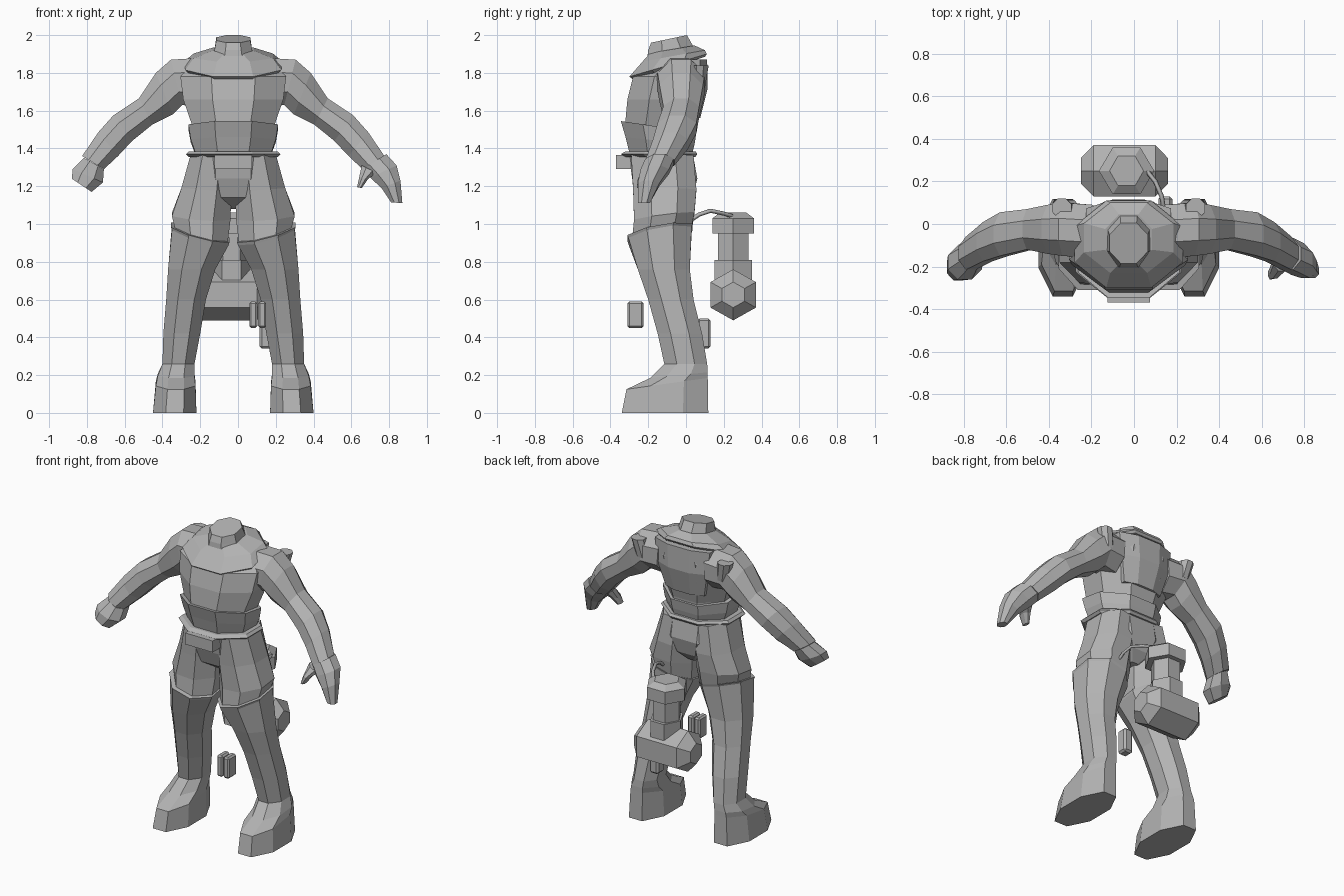
import bpy, bmesh, math
from mathutils import Vector

if "Cube" in bpy.data.objects:
    bpy.data.objects.remove(bpy.data.objects["Cube"], do_unlink=True)

AXIS = -0.025  # the body's middle line

grey = bpy.data.materials.new("plain grey")
grey.use_nodes = True
grey.diffuse_color = (0.45, 0.45, 0.45, 1)
grey.node_tree.nodes["Principled BSDF"].inputs["Base Color"].default_value = (0.45, 0.45, 0.45, 1)


def finish(name, bm, x=AXIS):
    bmesh.ops.recalc_face_normals(bm, faces=bm.faces)
    mesh = bpy.data.meshes.new(name)
    bm.to_mesh(mesh)
    bm.free()
    mesh.materials.append(grey)
    ob = bpy.data.objects.new(name, mesh)
    ob.location.x = x
    bpy.context.collection.objects.link(ob)
    return ob


def ring(a, b, y0, y1, tilt=0, n=8):
    """Ring spanning (x, z) points a to b and y0 to y1; the back is raised by tilt."""
    pts = []
    for i in range(n):
        t = (i + 0.5) * 2 * math.pi / n
        u = math.cos(t) / math.cos(math.pi / n)
        v = math.sin(t) / math.cos(math.pi / n)
        pts.append(Vector(((a[0] + b[0]) / 2 + u * (b[0] - a[0]) / 2,
                           (y0 + y1) / 2 + v * (y1 - y0) / 2,
                           (a[1] + b[1]) / 2 + u * (b[1] - a[1]) / 2 + v * tilt)))
    return pts


def level(half, z, y0, y1, tilt=0):
    return ring((-half, z), (half, z), y0, y1, tilt)


def loft(name, rings, side=1, x=AXIS):
    bm = bmesh.new()
    rows = [[bm.verts.new((p.x * side, p.y, p.z)) for p in r] for r in rings]
    n = len(rows[0])
    for lo, hi in zip(rows, rows[1:]):
        for i in range(n):
            j = (i + 1) % n
            bm.faces.new((lo[i], lo[j], hi[j], hi[i]))
    bm.faces.new(rows[0])
    bm.faces.new(rows[-1])
    return finish(name, bm, x)


def box(name, lo, hi, bevel=0):
    bm = bmesh.new()
    bmesh.ops.create_cube(bm, size=1)
    for v in bm.verts:
        v.co = Vector([(l + h) / 2 + c * (h - l) for l, h, c in zip(lo, hi, v.co)])
    if bevel:
        bmesh.ops.bevel(bm, geom=bm.edges[:], offset=bevel, segments=1, affect='EDGES')
    return finish(name, bm, 0)


# Torso, neck and collar
loft("torso", [level(.2, 1.36, -.28, .03), level(.21, 1.5, -.325, .045),
               level(.265, 1.66, -.31, .085), level(.28, 1.78, -.28, .105),
               level(.2, 1.87, -.18, .1)])
loft("neck", [level(.13, 1.84, -.21, .07), level(.1, 1.92, -.2, .05),
              level(.09, 1.98, -.185, .005, .02)])
loft("collar", [level(.24, 1.825, -.28, .1, .06), level(.255, 1.84, -.3, .11, .06),
                level(.21, 1.89, -.23, .1, .03), level(.11, 1.925, -.19, .045, .02)])
loft("back_panel", [level(.14, 1.56, -.02, .075), level(.18, 1.72, -.02, .115),
                    level(.2, 1.87, -.02, .112)])

# Waist band, belt and buckle
loft("waist_band", [level(.2, 1.37, -.3, .03, -.01), level(.225, 1.44, -.32, .045, -.02),
                    level(.238, 1.515, -.345, .055, -.03)])
loft("belt", [level(.235, 1.355, -.32, .05), level(.25, 1.37, -.345, .06),
              level(.235, 1.385, -.32, .05)])
box("buckle", (AXIS - .1, -.37, 1.29), (AXIS + .1, -.29, 1.365))

# Hips
loft("hips", [level(.05, 1.08, -.16, -.02), level(.16, 1.14, -.25, .035),
              level(.225, 1.24, -.285, .06), level(.225, 1.38, -.305, .035)])

for side, word in ((1, "left"), (-1, "right")):
    # Trouser leg ending in an open hem above the long boot
    loft(word + "_trouser_leg", [
        ring((.03, .91), (.305, .975), -.285, .03, .03),
        ring((.015, 1.03), (.325, 1.05), -.275, .045, .02),
        ring((.01, 1.17), (.275, 1.19), -.28, .055),
        ring((.01, 1.35), (.225, 1.37), -.29, .04)], side)

    # Long boot, from the thigh rim down to the sole
    loft(word + "_boot", [
        ring((.195, 0), (.425, 0), -.34, .118),
        ring((.2, .155), (.41, .155), -.315, .115, .03),
        ring((.205, .2), (.4, .2), -.19, .115, .015),
        ring((.205, .26), (.375, .26), -.115, .112),
        ring((.175, .42), (.37, .42), -.15, .085),
        ring((.145, .6), (.355, .6), -.2, .04),
        ring((.095, .76), (.345, .76), -.255, .02),
        ring((.025, .9), (.325, .98), -.305, .03, .03),
        ring((.02, .915), (.33, .995), -.31, .035, .03)], side)

    # Arm: shoulder, upper arm, elbow, forearm, wrist
    loft(word + "_arm", [
        ring((.18, 1.62), (.16, 1.88), -.16, .09),
        ring((.27, 1.63), (.33, 1.87), -.15, .1),
        ring((.32, 1.58), (.41, 1.8), -.14, .09),
        ring((.43, 1.525), (.5, 1.665), -.12, .07),
        ring((.535, 1.44), (.635, 1.575), -.15, .055),
        ring((.61, 1.36), (.715, 1.485), -.175, .01),
        ring((.685, 1.29), (.8, 1.36), -.215, -.06)], side)

    # Pleat at each side of the shoulder blade
    loft(word + "_shoulder_fold", [
        ring((.25, 1.72), (.33, 1.72), .04, .1),
        ring((.27, 1.84), (.36, 1.84), .03, .12)], side)

# Closed right hand
loft("right_fist", [ring((.685, 1.29), (.79, 1.35), -.215, -.07),
                    ring((.69, 1.22), (.85, 1.29), -.26, -.1),
                    ring((.75, 1.17), (.855, 1.24), -.265, -.15)], -1)

# Open left hand
loft("left_palm", [ring((.685, 1.29), (.81, 1.37), -.215, -.065),
                   ring((.725, 1.245), (.865, 1.31), -.24, -.09),
                   ring((.785, 1.19), (.885, 1.23), -.255, -.14),
                   ring((.835, 1.115), (.895, 1.11), -.255, -.19)])
loft("left_thumb", [ring((.68, 1.31), (.76, 1.27), -.22, -.13),
                    ring((.665, 1.24), (.715, 1.24), -.255, -.18),
                    ring((.655, 1.195), (.68, 1.19), -.26, -.21)])

# Hanging tool: faceted head, collar, shaft and cap
bm = bmesh.new()
rows = []
for x, s in ((-.25, .5), (-.19, 1), (.1, 1), (.16, .5)):
    rows.append([bm.verts.new((x, .25 + .139 * s * math.sin(k * math.pi / 3),
                               .625 + .135 * s * math.cos(k * math.pi / 3)))
                 for k in range(6)])
for a, b in zip(rows, rows[1:]):
    for i in range(6):
        bm.faces.new((a[i], a[i - 1], b[i - 1], b[i]))
bm.faces.new(rows[0])
bm.faces.new(rows[-1])
finish("tool_head", bm, 0)


def hexagon(x0, x1, y0, y1, z):
    pts = []
    for k in range(6):
        t = k * math.pi / 3
        pts.append(Vector(((x0 + x1) / 2 + math.cos(t) * (x1 - x0) / 2,
                           (y0 + y1) / 2 + math.sin(t) / math.sin(math.pi / 3) * (y1 - y0) / 2, z)))
    return pts


for name, steps in (("tool_neck", ((.1, .1, .7), (.1, .1, .81))),
                    ("tool_shaft", ((.09, .08, .8), (.09, .08, .96))),
                    ("tool_cap", ((.13, .11, .95), (.13, .11, 1.03), (.08, .07, 1.06)))):
    loft(name, [hexagon(-.035 - w, -.035 + w, .25 - d, .25 + d, z) for w, d, z in steps], x=0)

# Strap from the hip to the tool cap
curve = bpy.data.curves.new("tool_strap", 'CURVE')
curve.dimensions = '3D'
curve.bevel_depth = 0.011
curve.bevel_resolution = 0
curve.use_fill_caps = True
spline = curve.splines.new('POLY')
path = ((.14, .01, 1.01), (.14, .07, 1.05), (.13, .13, 1.07), (.1, .2, 1.055), (.06, .25, 1.04))
spline.points.add(len(path) - 1)
for p, co in zip(spline.points, path):
    p.co = (*co, 1)
curve.materials.append(grey)
bpy.context.collection.objects.link(bpy.data.objects.new("tool_strap", curve))

# Small hanging canisters and the calf pouch
for i in range(2):
    x = .06 + i * .047
    box("canister_%d" % (i + 1), (x, -.31, .45), (x + .042, -.225, .59), .01)
box("calf_pouch", (.115, .06, .34), (.18, .13, .5), .012)
